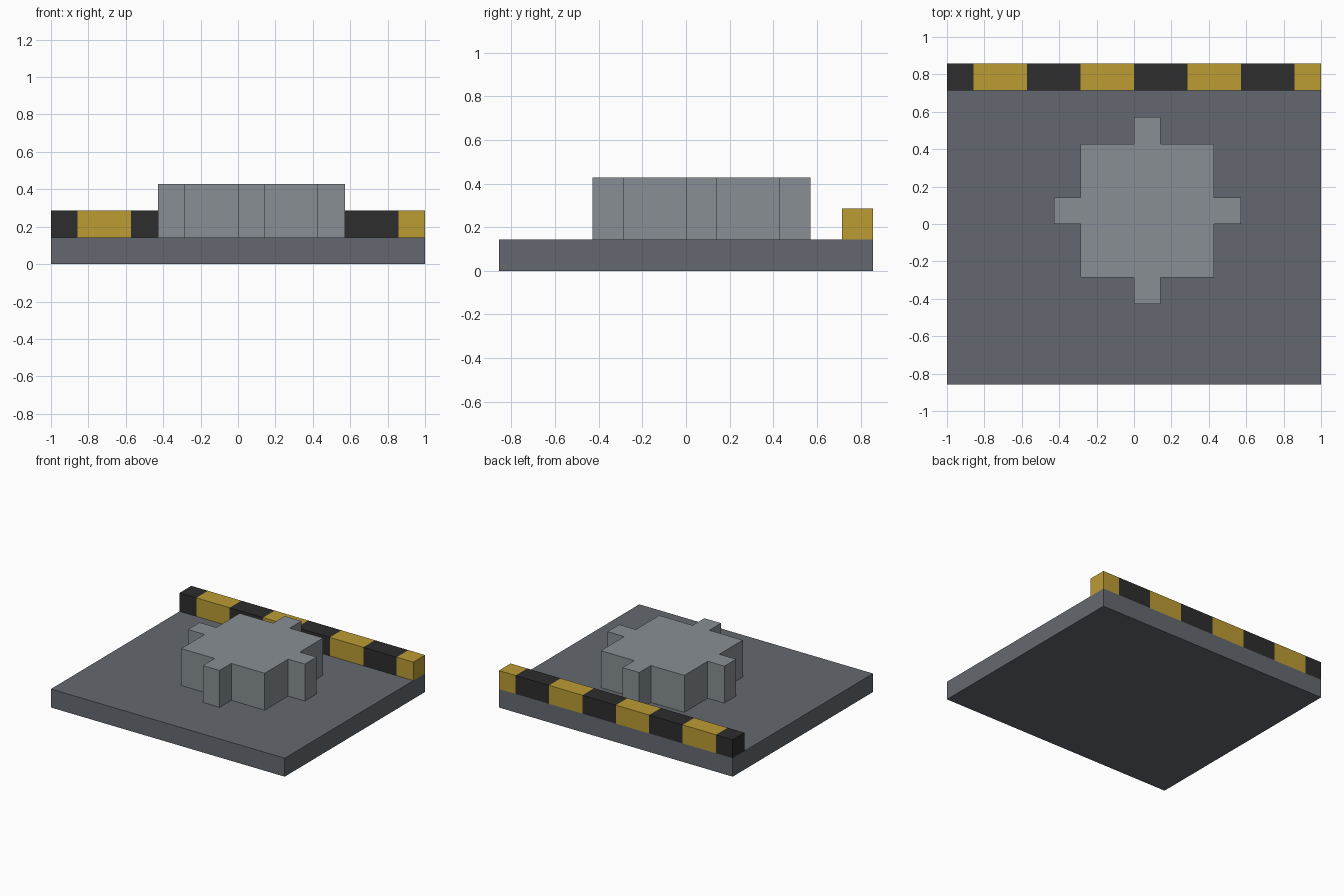
import bpy, bmesh
from mathutils import Matrix, Vector

U = 1 / 7  # grid unit

if "Cube" in bpy.data.objects:
    bpy.data.objects.remove(bpy.data.objects["Cube"], do_unlink=True)


def material(name, *rgb):
    """Flat material from 8-bit sRGB values, stored as linear."""
    lin = [((c / 255 + 0.055) / 1.055) ** 2.4 for c in rgb]
    mat = bpy.data.materials.new(name)
    mat.use_nodes = True
    mat.diffuse_color = (*lin, 1)
    bsdf = mat.node_tree.nodes["Principled BSDF"]
    bsdf.inputs["Base Color"].default_value = (*lin, 1)
    bsdf.inputs["Roughness"].default_value = 0.9
    return mat


def finish(name, bm, *mats):
    bmesh.ops.recalc_face_normals(bm, faces=bm.faces)
    bmesh.ops.scale(bm, vec=(U, U, U), verts=bm.verts)
    mesh = bpy.data.meshes.new(name)
    bm.to_mesh(mesh)
    bm.free()
    for m in mats:
        mesh.materials.append(m)
    obj = bpy.data.objects.new(name, mesh)
    bpy.context.collection.objects.link(obj)
    return obj


def box(low, high):
    low, high = Vector(low), Vector(high)
    bm = bmesh.new()
    place = Matrix.Translation((low + high) / 2) @ Matrix.Diagonal((*(high - low), 1))
    bmesh.ops.create_cube(bm, size=1, matrix=place)
    return bm


slate = material("slate_grey", 100, 105, 112)
steel = material("light_steel", 136, 143, 148)
yellow = material("warning_yellow", 188, 156, 52)
black = material("warning_black", 45, 45, 45)

# Base plate
finish("base_plate", box((-7, -6, 0), (7, 6, 1)), slate)

# Hazard bar along the back edge, cut into alternating stripes
bm = box((-7, 5, 1), (7, 6, 2))
for x in range(-6, 7, 2):
    bmesh.ops.bisect_plane(bm, geom=bm.verts[:] + bm.edges[:] + bm.faces[:],
                           plane_co=(x, 0, 0), plane_no=(1, 0, 0))
for f in bm.faces:
    stripe = int((f.calc_center_median().x + 8) // 2)
    f.material_index = stripe % 2
finish("hazard_bar", bm, black, yellow)

# Gear block: one quarter of the outline turned four times, then extruded
quarter = [(3.5, -0.5), (3.5, 0.5), (2.5, 0.5), (2.5, 2.5), (0.5, 2.5)]
outline = []
for turn in range(4):
    outline += quarter
    quarter = [(-y, x) for x, y in quarter]
bm = bmesh.new()
face = bm.faces.new([bm.verts.new((x + 0.5, y + 0.5, 1)) for x, y in outline])
top = bmesh.ops.extrude_face_region(bm, geom=[face], use_keep_orig=True)["geom"]
bmesh.ops.translate(bm, vec=(0, 0, 2),
                    verts=[g for g in top if isinstance(g, bmesh.types.BMVert)])
finish("gear_block", bm, steel)
